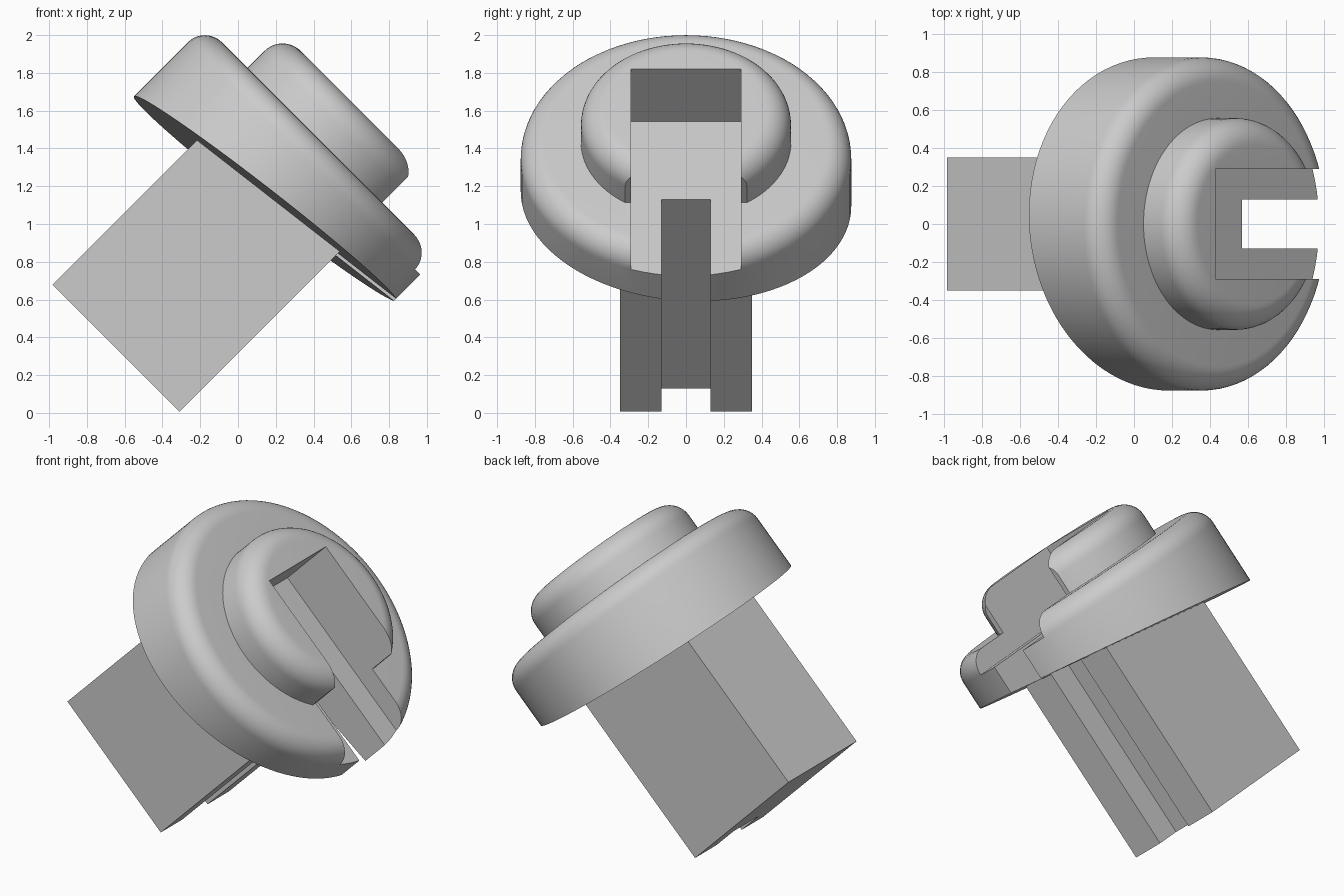
import bpy, bmesh, math
from mathutils import Matrix, Vector

cube = bpy.data.objects.get("Cube")
if cube:
    bpy.data.objects.remove(cube, do_unlink=True)

# Single plain grey
grey = bpy.data.materials.new("light_grey")
grey.use_nodes = True
COLOUR = (0.6, 0.6, 0.6, 1)
grey.diffuse_color = COLOUR
bsdf = next(n for n in grey.node_tree.nodes if n.type == 'BSDF_PRINCIPLED')
bsdf.inputs["Base Color"].default_value = COLOUR

# Upright working frame: the button axis runs along z at x = AXIS
AXIS = -0.70
TILT = Matrix.Rotation(math.radians(45), 4, 'Y')


def make_object(name, bm):
    bmesh.ops.recalc_face_normals(bm, faces=bm.faces)
    mesh = bpy.data.meshes.new(name)
    bm.to_mesh(mesh)
    bm.free()
    obj = bpy.data.objects.new(name, mesh)
    bpy.context.collection.objects.link(obj)
    return obj


def box(name, low, high):
    bm = bmesh.new()
    low, high = Vector(low), Vector(high)
    bmesh.ops.create_cube(bm, size=1)
    bmesh.ops.scale(bm, vec=high - low, verts=bm.verts)
    bmesh.ops.translate(bm, vec=(low + high) / 2, verts=bm.verts)
    return make_object(name, bm)


def rounded_disc(name, radius, bottom, top, fillet, plane_co, plane_no):
    """Disc with a rounded top rim, trimmed by one plane on its normal side."""
    bm = bmesh.new()
    rim = [(radius - fillet + fillet * math.cos(a), top - fillet + fillet * math.sin(a))
           for a in (math.pi / 2 * i / 10 for i in range(11))]
    rings, sides = [], 96
    for r, z in [(radius, bottom)] + rim:
        rings.append([bm.verts.new((AXIS + r * math.cos(t), r * math.sin(t), z))
                      for t in (math.tau * k / sides for k in range(sides))])
    for a, b in zip(rings, rings[1:]):
        for k in range(sides):
            j = (k + 1) % sides
            bm.faces.new((a[k], a[j], b[j], b[k]))
    bm.faces.new(rings[0])
    bm.faces.new(rings[-1])
    bmesh.ops.bisect_plane(bm, geom=bm.verts[:] + bm.edges[:] + bm.faces[:],
                           plane_co=plane_co, plane_no=plane_no, clear_outer=True)
    bmesh.ops.holes_fill(bm, edges=[e for e in bm.edges if e.is_boundary])
    return make_object(name, bm)


def cut(obj, cutters):
    for cutter in cutters:
        mod = obj.modifiers.new("cut", 'BOOLEAN')
        mod.operation, mod.solver, mod.object = 'DIFFERENCE', 'EXACT', cutter
    bpy.context.view_layer.update()
    graph = bpy.context.evaluated_depsgraph_get()
    mesh = bpy.data.meshes.new_from_object(obj.evaluated_get(graph))
    obj.modifiers.clear()
    obj.data = mesh


# Solid parts
shaft = box("shaft", (-1.175, -0.35, -0.215), (-0.224, 0.35, 1.12))
flange = rounded_disc("flange", 0.875, 0.6, 1.327, 0.127,
                      (AXIS, 0, 0.904), (0.124, -0.063, -1))
boss = rounded_disc("boss", 0.556, 1.26, 1.59, 0.137, (-0.247, 0, 0), (1, 0, 0))

# Wide groove across the top, narrow slot along the whole length
groove = box("groove_cutter", (-0.983, -0.29, 1.2), (1, 0.29, 2))
slot = box("slot_cutter", (-0.398, -0.13, -1), (1, 0.13, 2.2))

cut(shaft, [slot])
cut(flange, [groove, slot])
cut(boss, [groove])
for helper in (groove, slot):
    bpy.data.objects.remove(helper, do_unlink=True)

# Lean everything over, colour and shade
for obj in (shaft, flange, boss):
    obj.data.transform(TILT)
    obj.data.materials.clear()
    obj.data.materials.append(grey)
    for poly in obj.data.polygons:
        poly.material_index = 0
    bpy.ops.object.select_all(action='DESELECT')
    obj.select_set(True)
    bpy.context.view_layer.objects.active = obj
    bpy.ops.object.shade_smooth_by_angle(angle=math.radians(30))
